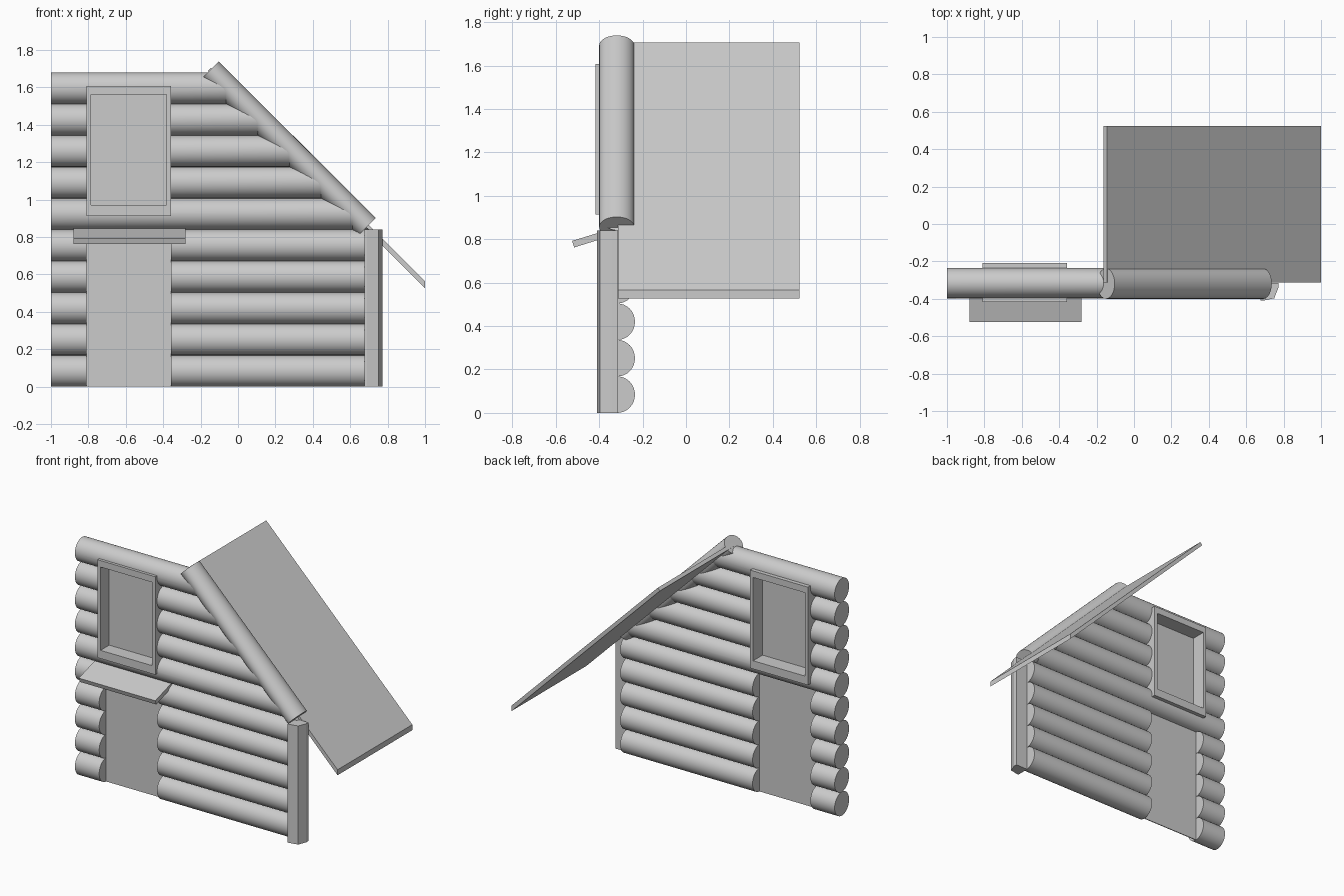
import bpy, math

if "Cube" in bpy.data.objects:
    bpy.data.objects.remove(bpy.data.objects["Cube"])

YC, RY, RZ = -0.316, 0.081, 0.084      # wall centre line and log radii
DL, DR = -0.81, -0.357                 # sides of the door / window opening
EAVE = 1.54                            # roof slope follows x + z = EAVE


def mesh(name, verts, faces, smooth=False):
    me = bpy.data.meshes.new(name)
    me.from_pydata(verts, [], faces)
    ob = bpy.data.objects.new(name, me)
    bpy.context.collection.objects.link(ob)
    if smooth:
        bpy.ops.object.select_all(action='DESELECT')
        ob.select_set(True)
        bpy.context.view_layer.objects.active = ob
        bpy.ops.object.shade_smooth_by_angle(angle=math.radians(35))
    return ob


def loft(name, a, b, smooth=False):
    # solid between two matching outlines
    n = len(a)
    faces = [(i, (i + 1) % n, n + (i + 1) % n, n + i) for i in range(n)]
    faces += [tuple(range(n))[::-1], tuple(range(n, 2 * n))]
    return mesh(name, a + b, faces, smooth)


def box(name, x0, x1, y0, y1, z0, z1):
    ring = lambda z: [(x0, y0, z), (x1, y0, z), (x1, y1, z), (x0, y1, z)]
    return loft(name, ring(z0), ring(z1))


def log(name, x0, x1, zc, n=32):
    # x1 is a number, or a function of z for a slanted end
    ring = [(YC + RY * math.cos(2 * math.pi * i / n),
             zc + RZ * math.sin(2 * math.pi * i / n)) for i in range(n)]
    end = x1 if callable(x1) else (lambda z: x1)
    return loft(name, [(x0, y, z) for y, z in ring],
                [(end(z), y, z) for y, z in ring], True)


# window hole cutter
cutter = box("window_cutter", DL + 0.01, DR - 0.01, -0.6, 0, 0.93, 1.595)
cutter.hide_render = True
cutter.hide_viewport = True

# wall logs
slope = lambda z: EAVE - z
for i in range(10):
    zc = RZ * (2 * i + 1)
    right = 0.68 if i < 5 else slope
    if i in (5, 9):
        ob = log(f"wall_log_{i}", -1, right, zc)
        m = ob.modifiers.new("opening", 'BOOLEAN')
        m.object, m.operation, m.solver = cutter, 'DIFFERENCE', 'EXACT'
    else:
        log(f"wall_log_left_{i}", -1, DL, zc)
        log(f"wall_log_right_{i}", DR, right, zc)

# door and window pane
box("door", DL, DR, YC - 0.003, YC + 0.003, 0, 0.845)
box("window_pane", DL + 0.01, DR - 0.01, YC - 0.003, YC + 0.003, 0.93, 1.595)

# window frame
fv, ff = [], []
for y in (-0.416, -0.208):
    for x0, x1, z0, z1 in ((DL, DR, 0.914, 1.608), (-0.786, -0.381, 0.972, 1.562)):
        fv += [(x0, y, z0), (x1, y, z0), (x1, y, z1), (x0, y, z1)]
for i in range(4):
    j = (i + 1) % 4
    ff += [(i, j, 4 + j, 4 + i), (8 + j, 8 + i, 12 + i, 12 + j),
           (j, i, 8 + i, 8 + j), (4 + i, 4 + j, 12 + j, 12 + i)]
mesh("window_frame", fv, ff)

# door canopy
prof = [(-0.525, 0.792), (-0.515, 0.762), (-0.33, 0.820), (-0.34, 0.849)]
loft("door_canopy", [(-0.88, y, z) for y, z in prof],
     [(-0.28, y, z) for y, z in prof])

# corner post
post = [(0.676, -0.316), (0.676, -0.41), (0.69, -0.41), (0.75, -0.397),
        (0.772, -0.34), (0.772, -0.316)]
loft("corner_post", [(x, y, 0) for x, y in post], [(x, y, 0.84) for x, y in post])

# sloping gable log
s = math.sqrt(0.5)


def gable_ring(x, z, n=32):
    pts = []
    for i in range(n):
        a = 2 * math.pi * i / n
        u = 0.066 * math.sin(a) * s
        pts.append((x + u, YC - 0.003 + 0.081 * math.cos(a), z + u))
    return pts


loft("gable_log", gable_ring(-0.15, 1.692), gable_ring(0.69, 0.856), True)

# roof panel
roof = [(-0.145, 1.705), (1.0, 0.565), (1.0, 0.526), (-0.163, 1.688)]
loft("roof_panel", [(x, -0.314, z) for x, z in roof],
     [(x, 0.523, z) for x, z in roof])

# consistent outward normals
import bmesh
for ob in bpy.data.objects:
    bm = bmesh.new()
    bm.from_mesh(ob.data)
    bmesh.ops.recalc_face_normals(bm, faces=bm.faces)
    bm.to_mesh(ob.data)
    bm.free()
